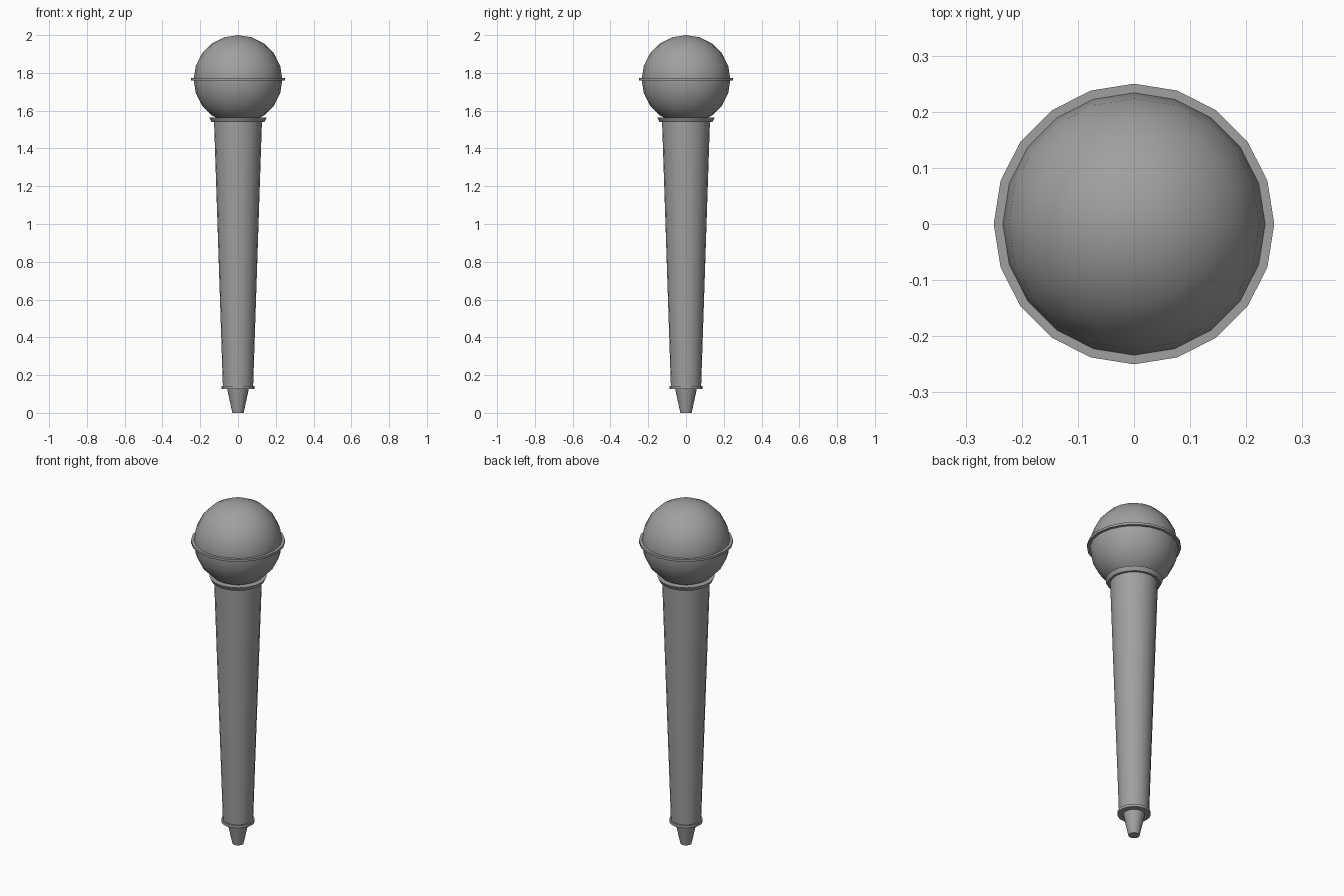
import bpy
import math

SIDES = 20

cube = bpy.data.objects.get("Cube")
if cube:
    bpy.data.objects.remove(cube, do_unlink=True)

# One plain grey for every part
grey = bpy.data.materials.new("mid_grey")
grey.use_nodes = True
colour = (0.35, 0.35, 0.35, 1.0)
grey.diffuse_color = colour
grey.node_tree.nodes["Principled BSDF"].inputs["Base Color"].default_value = colour


def finish(name):
    obj = bpy.context.object
    obj.name = name
    obj.data.name = name
    obj.data.materials.append(grey)
    bpy.ops.object.shade_smooth_by_angle(angle=math.radians(35))


def tapered(name, low, high, r_low, r_high):
    """Capped round section between two heights."""
    bpy.ops.mesh.primitive_cone_add(
        vertices=SIDES, radius1=r_low, radius2=r_high,
        depth=high - low, location=(0, 0, (low + high) / 2))
    finish(name)


# Round head
bpy.ops.mesh.primitive_uv_sphere_add(
    segments=SIDES, ring_count=SIDES // 2, radius=0.235, location=(0, 0, 1.765))
finish("head")

# Band around the head, collar, handle, end ring and cable tip
tapered("head_band", 1.76, 1.773, 0.25, 0.25)
tapered("collar", 1.54, 1.563, 0.14, 0.152)
tapered("handle", 0.135, 1.55, 0.08, 0.127)
tapered("end_ring", 0.127, 0.143, 0.088, 0.088)
tapered("cable_tip", 0.0, 0.135, 0.03, 0.059)
